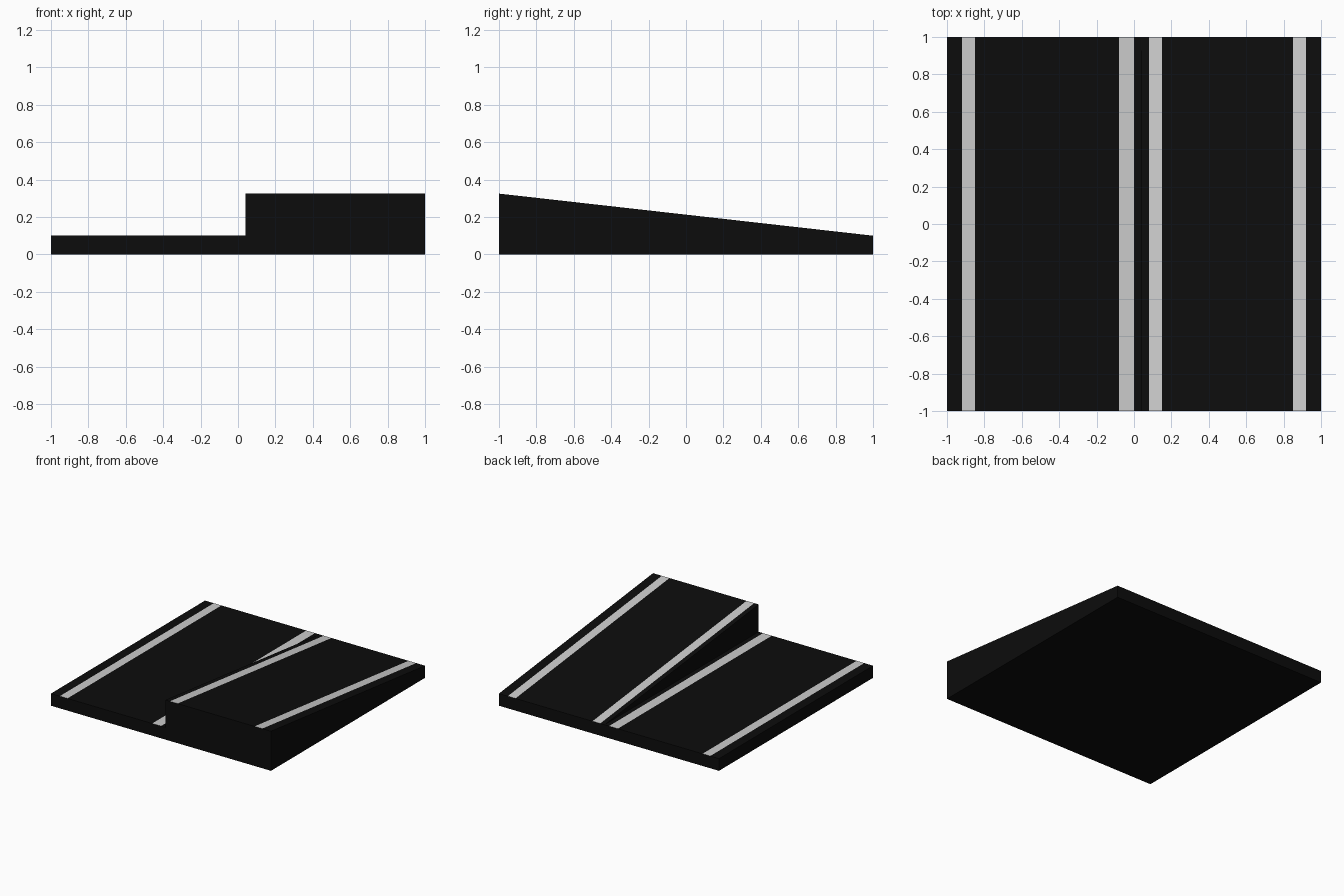
import bpy, bmesh

if "Cube" in bpy.data.objects:
    bpy.data.objects.remove(bpy.data.objects["Cube"])


def material(name, value):
    mat = bpy.data.materials.new(name)
    mat.diffuse_color = (value, value, value, 1)
    mat.use_nodes = True
    mat.node_tree.nodes["Principled BSDF"].inputs["Base Color"].default_value = mat.diffuse_color
    return mat


ASPHALT = material("asphalt", 0.0038)
PAINT = material("lane_paint", 0.8)
BASE = 0.10     # road thickness
HIGH = 0.325    # ramp height at the front
STEP_X = 0.04   # where the flat lane meets the ramp


def road(name, cuts, front_z, wall_x, wall_bottom):
    """Strips between the x cuts, every second one painted, plus one end wall."""
    bm = bmesh.new()

    def face(points, mat=0):
        bm.faces.new([bm.verts.new(p) for p in points]).material_index = mat

    for i, (a, b) in enumerate(zip(cuts, cuts[1:])):
        face([(a, -1, front_z), (b, -1, front_z), (b, 1, BASE), (a, 1, BASE)], i % 2)
        face([(a, -1, 0), (a, 1, 0), (b, 1, 0), (b, -1, 0)])
        face([(a, -1, 0), (b, -1, 0), (b, -1, front_z), (a, -1, front_z)])
        face([(a, 1, 0), (a, 1, BASE), (b, 1, BASE), (b, 1, 0)])

    # outer end wall
    wall = [(wall_x, -1, 0), (wall_x, 1, 0), (wall_x, 1, BASE), (wall_x, -1, front_z)]
    face(wall if wall_x > 0 else wall[::-1])

    # exposed triangular wall of the ramp above the flat lane
    if wall_bottom is not None:
        face([(STEP_X, -1, wall_bottom), (STEP_X, -1, front_z), (STEP_X, 1, BASE)])

    bmesh.ops.remove_doubles(bm, verts=bm.verts[:], dist=1e-5)
    mesh = bpy.data.meshes.new(name)
    bm.to_mesh(mesh)
    bm.free()
    mesh.materials.append(ASPHALT)
    mesh.materials.append(PAINT)
    bpy.context.collection.objects.link(bpy.data.objects.new(name, mesh))


# flat lane on the left, sloping lane on the right
road("flat_lane", [-1, -0.92, -0.85, -0.08, 0, STEP_X], BASE, -1, None)
road("ramp_lane", [STEP_X, 0.08, 0.15, 0.85, 0.92, 1], HIGH, 1, BASE)
